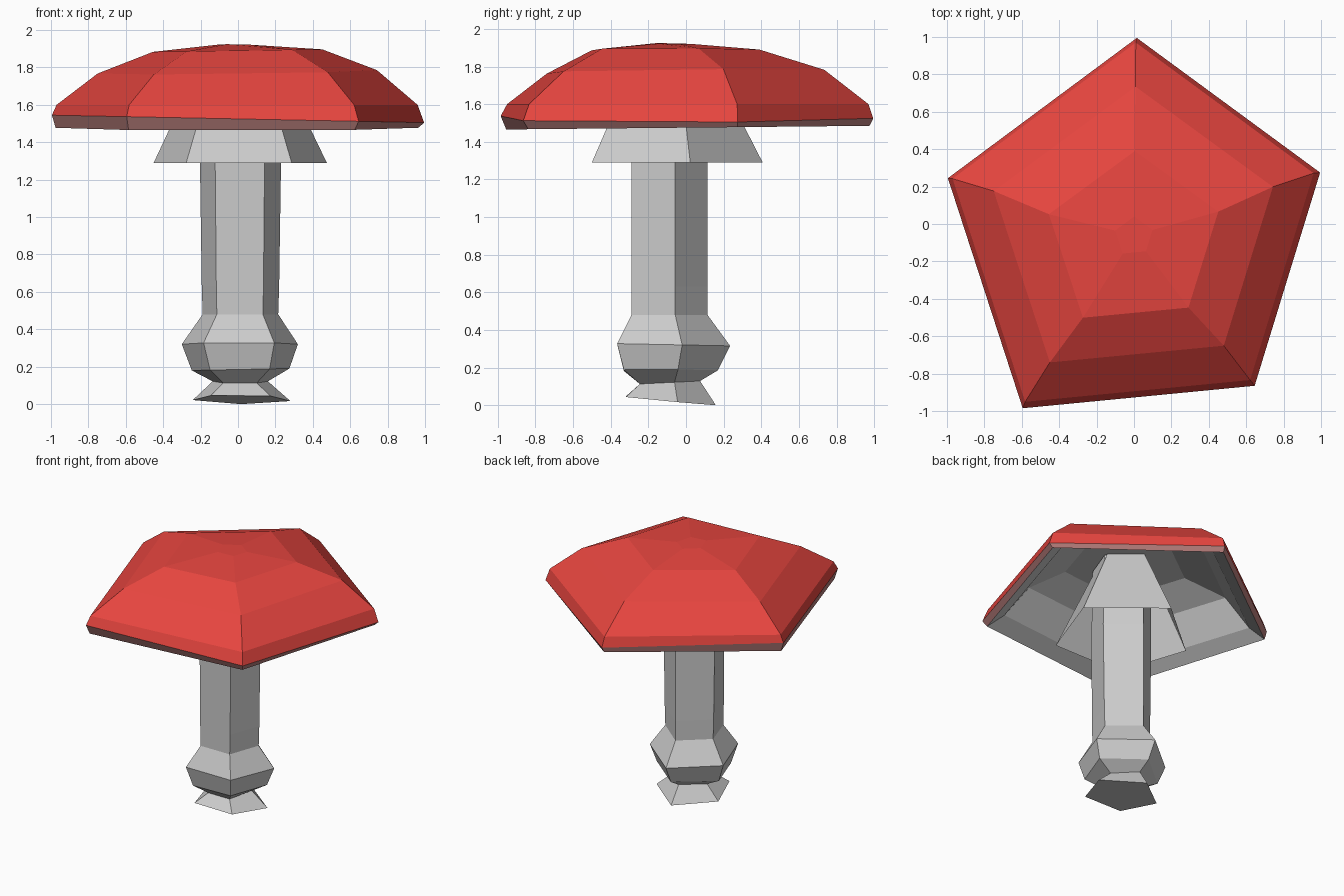
import bpy, bmesh

# Five-sided cross-sections: slightly uneven cap outline and stem outline
CAP = [(0.01, 1.0), (-1.0, 0.25), (-0.60, -0.98), (0.64, -0.86), (0.99, 0.28)]
STEM = [(0, 0.85), (-0.97, 0.15), (-0.6, -0.8), (0.6, -0.8), (1.0, 0.15)]


def material(name, color):
    m = bpy.data.materials.new(name)
    m.diffuse_color = (*color, 1)
    return m


def loft(name, outline, rings, mats=(), bands=(), cap_start=False, cap_end=False):
    """Ring = (scale x, scale y, centre x, centre y, z, tilt along x, tilt along y)."""
    bm = bmesh.new()
    loops = []
    for sx, sy, cx, cy, z, tx, ty in rings:
        pts = [(cx + sx * x, cy + sy * y) for x, y in outline]
        loops.append([bm.verts.new((x, y, z + tx * x + ty * y)) for x, y in pts])
    n = len(outline)
    for r, (a, b) in enumerate(zip(loops, loops[1:])):
        for i in range(n):
            j = (i + 1) % n
            f = bm.faces.new((a[i], a[j], b[j], b[i]))
            f.material_index = bands[r] if bands else 0
    if cap_start:
        bm.faces.new(loops[0][::-1]).material_index = bands[0] if bands else 0
    if cap_end:
        bm.faces.new(loops[-1]).material_index = bands[-1] if bands else 0
    bmesh.ops.recalc_face_normals(bm, faces=bm.faces)
    me = bpy.data.meshes.new(name)
    bm.to_mesh(me)
    bm.free()
    for m in mats:
        me.materials.append(m)
    ob = bpy.data.objects.new(name, me)
    bpy.context.collection.objects.link(ob)
    return ob


red = material("cap_red", (0.8, 0.06, 0.05))
fade = material("rim_fade", (0.5, 0.22, 0.21))
grey = material("gill_grey", (0.8, 0.8, 0.8))

# Cap: outer dome from apex down to the rim, then the hollow underside
loft("cap", CAP, [
    (0.10, 0.10, 0.00, -0.06, 1.92, -0.02, -0.02),
    (0.455, 0.45, 0.00, -0.06, 1.89, 0.015, 0),
    (0.75, 0.745, 0.00, -0.01, 1.775, 0.012, 0.01),
    (0.97, 0.97, 0.00, 0.00, 1.60, 0.0, 0),
    (1.00, 1.00, 0.005, -0.005, 1.525, -0.02, 0),
    (0.975, 0.975, 0.00, 0.00, 1.475, 0, 0.01),
    (0.86, 0.86, 0.00, 0.00, 1.54, 0, 0),
    (0.69, 0.69, 0.00, -0.01, 1.74, 0, 0),
    (0.42, 0.42, 0.00, -0.06, 1.85, 0, 0),
], (red, fade, grey), (0, 0, 0, 0, 1, 2, 2, 2), cap_start=True, cap_end=True)

# Skirt: open flared collar hanging from inside the cap
loft("skirt", STEM, [
    (0.47, 0.55, 0.005, -0.06, 1.29, 0, 0),
    (0.20, 0.23, 0.005, -0.075, 1.85, 0, 0),
])

# Stem: tilted foot, pinched neck, bulb and long shaft
loft("stem", STEM, [
    (0.265, 0.29, 0.015, -0.088, 0.015, -0.01, -0.094),
    (0.15, 0.194, 0.01, -0.09, 0.125, 0, 0.05),
    (0.265, 0.303, 0.01, -0.088, 0.185, 0.02, 0),
    (0.315, 0.364, 0.005, -0.075, 0.32, 0, -0.02),
    (0.205, 0.245, 0.01, -0.094, 0.48, 0, 0),
    (0.21, 0.245, 0.01, -0.094, 0.63, 0, 0),
    (0.22, 0.245, 0.01, -0.094, 1.29, 0, 0),
    (0.21, 0.24, 0.01, -0.09, 1.84, 0, 0),
], cap_start=True, cap_end=True)
